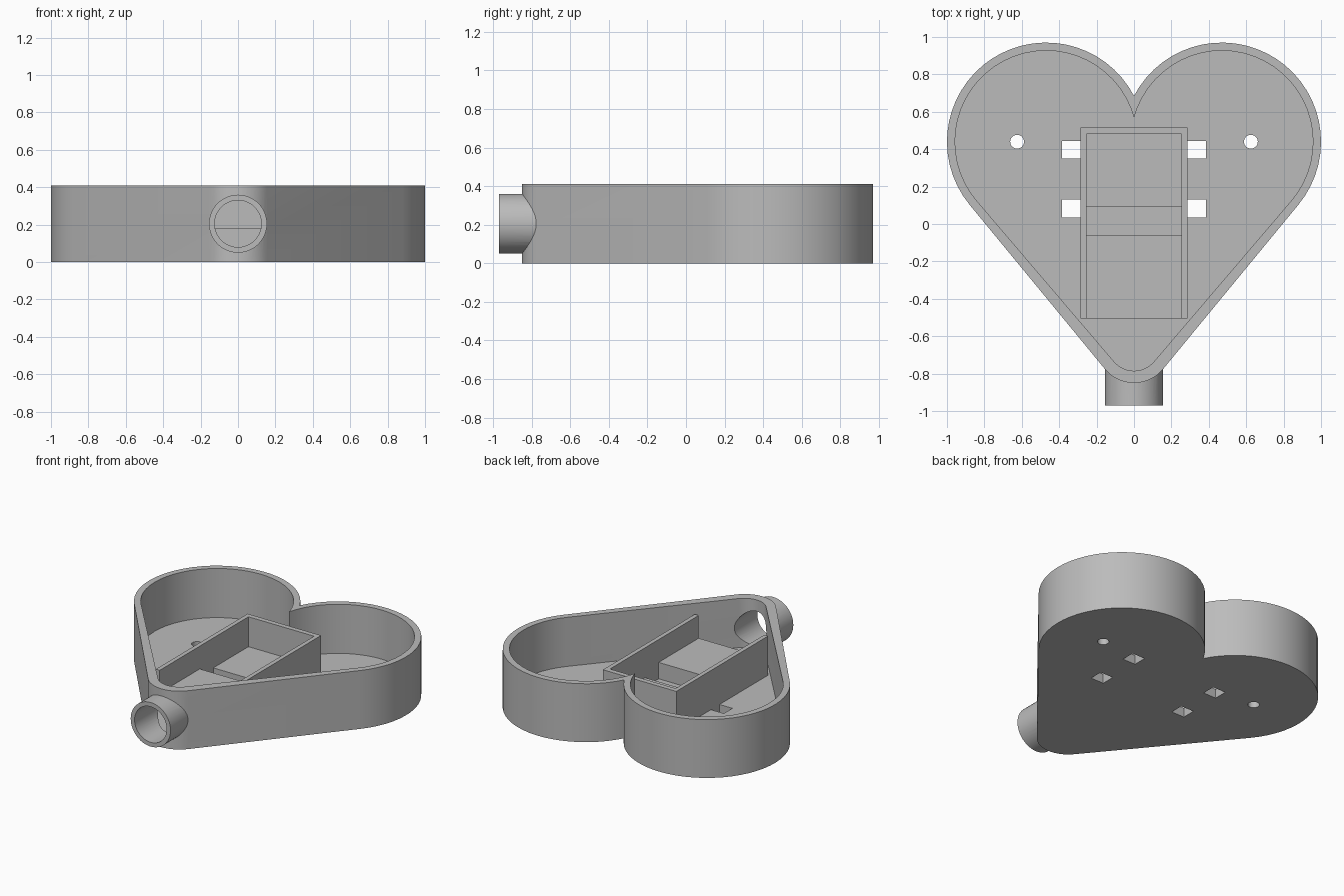
import bpy, bmesh, math
from mathutils import Matrix

cube = bpy.data.objects.get("Cube")
if cube:
    bpy.data.objects.remove(cube, do_unlink=True)

HEIGHT, FLOOR, PIPE_Z = 0.41, 0.065, 0.205
LOBE_X, LOBE_Y = 0.47, 0.44

grey = bpy.data.materials.new("plain grey")
grey.use_nodes = True
colour = (0.5, 0.5, 0.5, 1)
grey.diffuse_color = colour
grey.node_tree.nodes["Principled BSDF"].inputs["Base Color"].default_value = colour


def finish(name, bm):
    bmesh.ops.recalc_face_normals(bm, faces=bm.faces)
    mesh = bpy.data.meshes.new(name)
    bm.to_mesh(mesh)
    bm.free()
    mesh.materials.append(grey)
    obj = bpy.data.objects.new(name, mesh)
    bpy.context.collection.objects.link(obj)
    return obj


def arc(cx, cy, r, start, end, steps):
    angles = [start + (end - start) * i / steps for i in range(steps + 1)]
    return [(cx + r * math.cos(a), cy + r * math.sin(a)) for a in angles]


def heart_outline(lobe_r, tip_r, tip_y):
    """Two round lobes joined by tangent lines to a rounded tip."""
    dx, dy = LOBE_X, LOBE_Y - tip_y
    tangent = math.atan2(dy, dx) - math.acos((tip_r - lobe_r) / math.hypot(dx, dy))
    cusp = math.acos(-LOBE_X / lobe_r)
    right = arc(LOBE_X, LOBE_Y, lobe_r, cusp, tangent, 30)
    right += arc(0, tip_y, tip_r, tangent, -math.pi / 2, 8)
    return right + [(-x, y) for x, y in reversed(right[1:-1])]


def prism(name, outline, z0, z1):
    bm = bmesh.new()
    face = bm.faces.new([bm.verts.new((x, y, z0)) for x, y in outline])
    top = bmesh.ops.extrude_face_region(bm, geom=[face])["geom"]
    verts = [v for v in top if isinstance(v, bmesh.types.BMVert)]
    bmesh.ops.translate(bm, verts=verts, vec=(0, 0, z1 - z0))
    return finish(name, bm)


def block(name, x0, x1, y0, y1, z0, z1):
    return prism(name, [(x0, y0), (x1, y0), (x1, y1), (x0, y1)], z0, z1)


def pipe_rod(name, r, y0, y1):
    bm = bmesh.new()
    place = Matrix.Translation((0, (y0 + y1) / 2, PIPE_Z)) @ Matrix.Rotation(math.pi / 2, 4, "X")
    bmesh.ops.create_cone(bm, cap_ends=True, segments=48, radius1=r, radius2=r,
                          depth=y1 - y0, matrix=place)
    return finish(name, bm)


def combine(target, tool, operation):
    mod = target.modifiers.new(operation.lower(), "BOOLEAN")
    mod.object, mod.operation, mod.solver = tool, operation, "EXACT"
    bpy.context.view_layer.objects.active = target
    bpy.ops.object.modifier_apply(modifier=mod.name)
    bpy.data.objects.remove(tool, do_unlink=True)


# Heart shaped case with a pipe socket at the tip
case = prism("heart_case", heart_outline(0.53, 0.2, -0.65), 0, HEIGHT)
combine(case, pipe_rod("socket", 0.155, -0.97, -0.6), "UNION")
combine(case, prism("cavity", heart_outline(0.487, 0.14, -0.645), FLOOR, 0.6), "DIFFERENCE")
combine(case, pipe_rod("bore", 0.125, -1.1, -0.58), "DIFFERENCE")

# Round screw holes and square strap slots through the floor
for side in (-1, 1):
    hole = arc(side * 0.625, LOBE_Y, 0.037, 0, math.tau, 24)[:-1]
    combine(case, prism("screw_hole", hole, -0.1, 0.2), "DIFFERENCE")
    for y in (0.035, 0.35):
        x0, x1 = sorted((side * 0.285, side * 0.385))
        combine(case, block("slot", x0, x1, y, y + 0.095, -0.1, 0.2), "DIFFERENCE")

# Open fronted tray: U shaped wall with two raised beds
wall = [(-0.285, -0.505), (-0.255, -0.505), (-0.255, 0.48), (0.255, 0.48),
        (0.255, -0.505), (0.285, -0.505), (0.285, 0.515), (-0.285, 0.515)]
prism("tray_wall", wall, FLOOR, 0.34)
block("front_bed", -0.255, 0.255, -0.505, -0.06, FLOOR, 0.18)
block("rear_bed", -0.255, 0.255, 0.09, 0.48, FLOOR, 0.13)

# Smooth curved walls, keep edges crisp
bpy.ops.object.select_all(action="DESELECT")
case.select_set(True)
bpy.context.view_layer.objects.active = case
bpy.ops.object.shade_smooth_by_angle(angle=math.radians(30))
